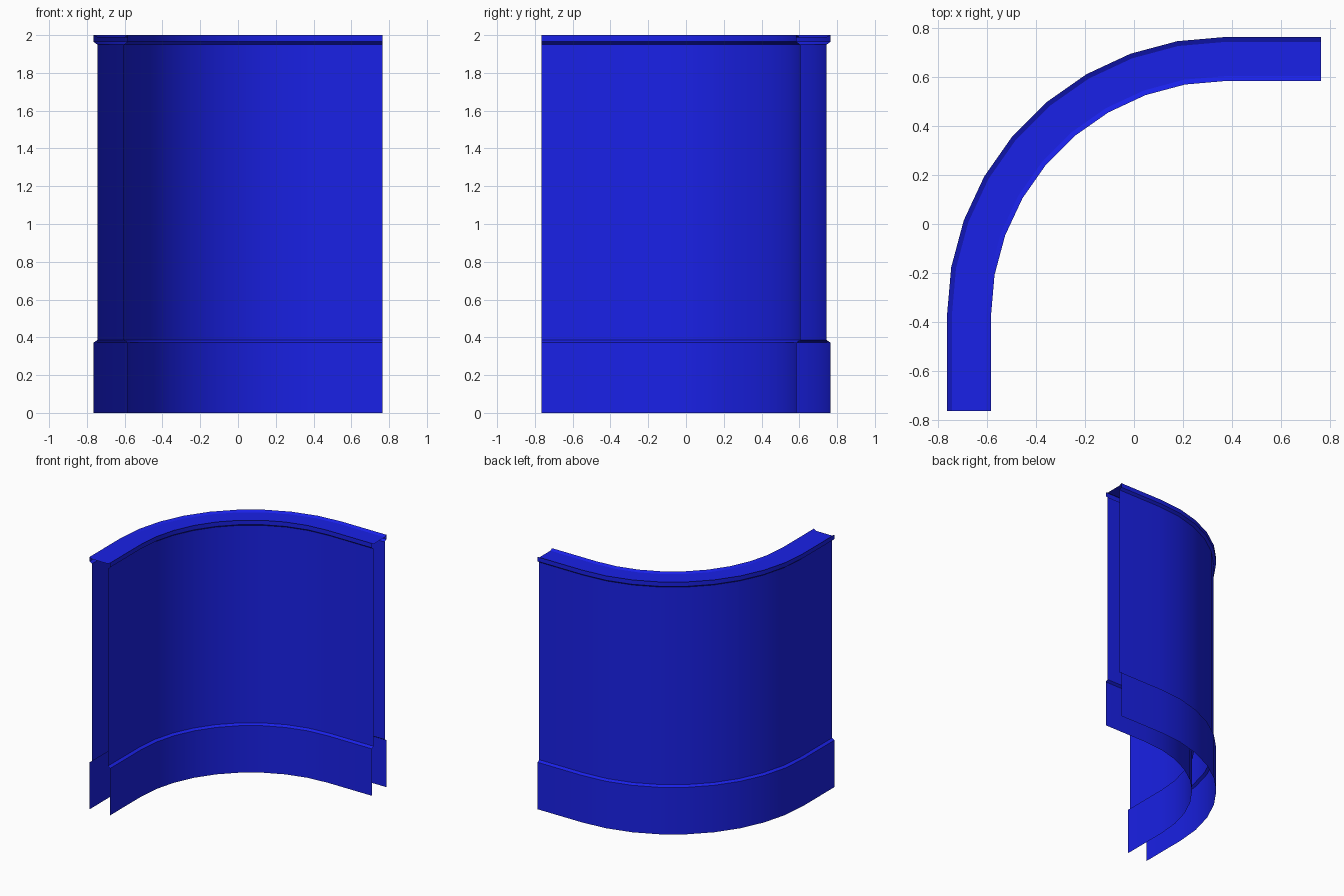
import bpy, bmesh, math

if "Cube" in bpy.data.objects:
    bpy.data.objects.remove(bpy.data.objects["Cube"])

C = 0.375        # arc centre at (C, -C)
R = 1.05         # centre-line radius of the bend
END = 0.765      # where the straight ends stop
STEPS = 9        # facets in the quarter bend

mat = bpy.data.materials.new("blue")
mat.diffuse_color = (0.01, 0.015, 0.8, 1)
mat.use_nodes = True
mat.node_tree.nodes["Principled BSDF"].inputs["Base Color"].default_value = mat.diffuse_color


def path_row(offset, z):
    """Points along the wall line, shifted outward by offset."""
    r = R + offset
    row = [(C - r, -END, z)]
    for i in range(STEPS + 1):
        a = math.radians(90 * i / STEPS)
        row.append((C - r * math.cos(a), -C + r * math.sin(a), z))
    row.append((END, -C + r, z))
    return row


def sweep(name, profile):
    """Sweep an open (offset, z) profile along the wall line."""
    bm = bmesh.new()
    rows = [[bm.verts.new(p) for p in path_row(o, z)] for o, z in profile]
    for a, b in zip(rows, rows[1:]):
        for i in range(len(a) - 1):
            bm.faces.new((a[i], b[i], b[i + 1], a[i + 1]))
    me = bpy.data.meshes.new(name)
    bm.to_mesh(me)
    bm.free()
    me.materials.append(mat)
    ob = bpy.data.objects.new(name, me)
    bpy.context.collection.objects.link(ob)
    bpy.ops.object.select_all(action='DESELECT')
    ob.select_set(True)
    bpy.context.view_layer.objects.active = ob
    bpy.ops.object.shade_smooth_by_angle(angle=math.radians(30))
    return ob


W, B = 0.07, 0.09   # half widths of wall and of base / cap

# base skirts and wall skins; the ends and the bottom are open
sweep("outer_base", [(B, 0), (B, 0.372), (W, 0.385)][::-1])
sweep("inner_base", [(-B, 0), (-B, 0.372), (-W, 0.385)])
sweep("outer_wall", [(W, 1.95), (W, 0.385)])
sweep("inner_wall", [(-W, 0.385), (-W, 1.95)])

# coping with flared underside and shallow rims on top
sweep("top_coping", [(-W, 1.95), (-B, 1.965), (-B, 2.0), (-W, 1.988),
                     (W, 1.988), (B, 2.0), (B, 1.965), (W, 1.95)])

# make the faces point outward
for ob in bpy.context.collection.objects:
    me = ob.data
    if ob.name == "top_coping":
        f = max(me.polygons, key=lambda p: abs(p.normal.z) * p.area)
        flip = f.normal.z < 0
    else:
        f = me.polygons[0]
        d = f.normal.x * (f.center.x - C) + f.normal.y * (f.center.y + C)
        flip = (d > 0) != ob.name.startswith("outer")
    if flip:
        me.flip_normals()
